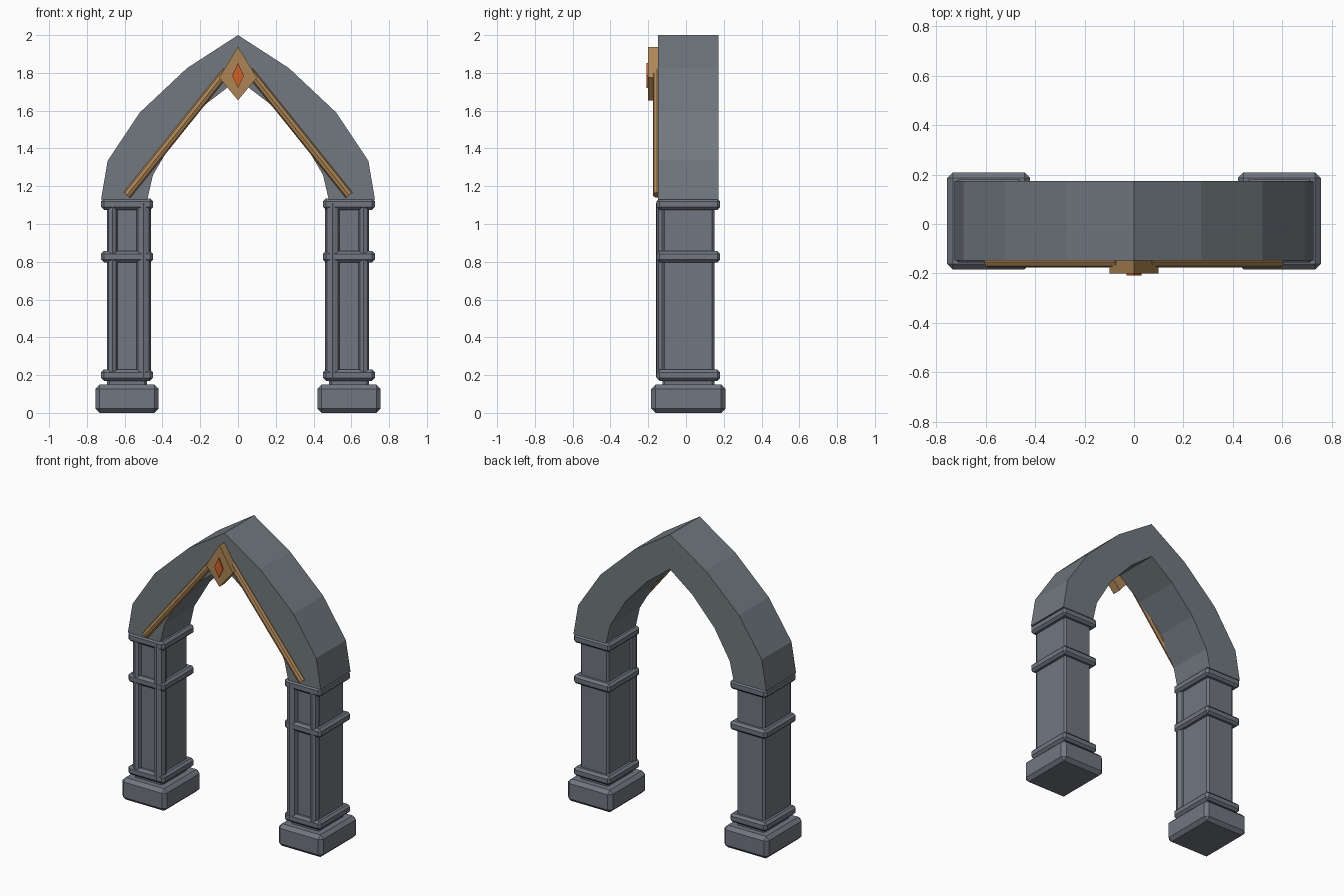
import bpy
from mathutils import Vector

cube = bpy.data.objects.get("Cube")
if cube:
    bpy.data.objects.remove(cube, do_unlink=True)


def material(name, rgb):
    m = bpy.data.materials.new(name)
    m.use_nodes = True
    m.diffuse_color = (*rgb, 1)
    m.node_tree.nodes["Principled BSDF"].inputs["Base Color"].default_value = (*rgb, 1)
    return m


ARCH_STONE = material("arch_stone", (0.165, 0.19, 0.21))
PIER_STONE = material("pier_stone", (0.165, 0.18, 0.215))
BRONZE = material("bronze", (0.42, 0.235, 0.09))
AMBER = material("amber", (0.64, 0.12, 0.02))


def finish(obj, name, mat, bevel=0):
    obj.name = name
    obj.data.materials.append(mat)
    if bevel:
        mod = obj.modifiers.new("chamfer", "BEVEL")
        mod.width = bevel
        mod.segments = 1
    return obj


def box(name, center, size, mat, bevel=0):
    bpy.ops.mesh.primitive_cube_add(size=1, location=center)
    obj = bpy.context.object
    obj.scale = size
    bpy.ops.object.transform_apply(location=False, rotation=False, scale=True)
    return finish(obj, name, mat, bevel)


def rod(name, start, end, radius, mat):
    a, b = Vector(start), Vector(end)
    bpy.ops.mesh.primitive_cylinder_add(vertices=8, radius=radius, depth=(b - a).length,
                                        location=(a + b) / 2)
    obj = bpy.context.object
    obj.rotation_euler = (b - a).to_track_quat("Z", "Y").to_euler()
    return finish(obj, name, mat)


def prism(name, outline, front, back, mat):
    """Extrude an x-z outline from front to back."""
    n = len(outline)
    verts = [(x, y, z) for y in (front, back) for x, z in outline]
    faces = [tuple(range(n)), tuple(range(2 * n - 1, n - 1, -1))]
    faces += [(i, i + n, (i + 1) % n + n, (i + 1) % n) for i in range(n)]
    mesh = bpy.data.meshes.new(name)
    mesh.from_pydata(verts, [], faces)
    obj = bpy.data.objects.new(name, mesh)
    bpy.context.collection.objects.link(obj)
    return finish(obj, name, mat)


def diamond(width, low, mid, high):
    return [(0, low), (width, mid), (0, high), (-width, mid)]


# Pointed arch, one half profile mirrored to the other side
outer = [(0.725, 1.13), (0.69, 1.335), (0.52, 1.59), (0.27, 1.825), (0, 2.0)]
inner = [(0.48, 1.13), (0.45, 1.26), (0.335, 1.455), (0.17, 1.635), (0, 1.765)]


def both_sides(half):
    return half + [(-x, z) for x, z in reversed(half[:-1])]


prism("pointed_arch", both_sides(outer) + both_sides(inner)[::-1], -0.147, 0.173, ARCH_STONE)

# Piers with plinth, shaft, bands, corner colonnettes and bronze rods
CY = 0.0125
for side, s in (("left", 1), ("right", -1)):
    cx = 0.5875 * s
    box(side + "_plinth", (cx, CY, 0.075), (0.335, 0.393, 0.15), PIER_STONE, 0.023)
    box(side + "_shaft", (cx, CY, 0.61), (0.211, 0.275, 1.0), PIER_STONE, 0.012)
    for part, z in (("foot_band", 0.2), ("middle_band", 0.827), ("capital", 1.105)):
        box(f"{side}_{part}", (cx, CY, z), (0.275, 0.336, 0.06), PIER_STONE, 0.015)
    rod(side + "_inner_colonnette", (0.5 * s, -0.12, 0.19), (0.5 * s, -0.12, 1.11),
        0.04, PIER_STONE)
    rod(side + "_outer_colonnette", (0.665 * s, -0.127, 0.19), (0.665 * s, -0.127, 1.11),
        0.028, PIER_STONE)
    rod(side + "_bronze_rod", (0.588 * s, -0.153, 1.153), (0.06 * s, -0.153, 1.81),
        0.023, BRONZE)

# Keystone ornament with inset gem
prism("keystone_diamond", diamond(0.1, 1.655, 1.775, 1.938), -0.2, -0.14, BRONZE)
prism("keystone_gem", diamond(0.031, 1.72, 1.785, 1.853), -0.209, -0.195, AMBER)
